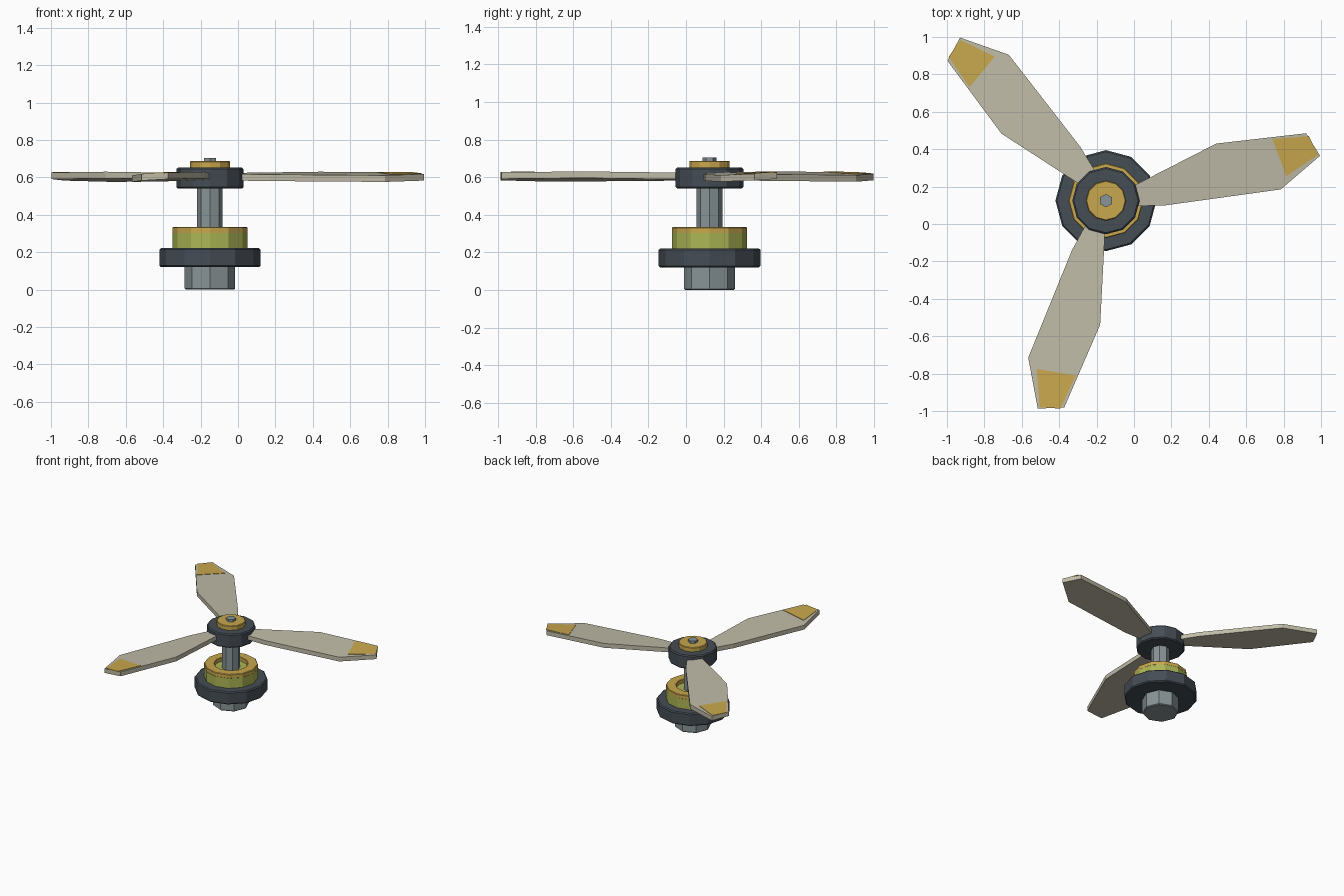
import bpy, bmesh
from math import pi, cos, sin, radians
from mathutils import Matrix, Vector

cube = bpy.data.objects.get("Cube")
if cube:
    bpy.data.objects.remove(cube, do_unlink=True)

AXIS = Vector((-0.15, 0.125, 0))


def material(name, rgb):
    m = bpy.data.materials.new(name)
    m.use_nodes = True
    color = (*rgb, 1)
    m.diffuse_color = color
    bsdf = next(n for n in m.node_tree.nodes if n.type == 'BSDF_PRINCIPLED')
    bsdf.inputs["Base Color"].default_value = color
    bsdf.inputs["Roughness"].default_value = 0.7
    return m


dark = material("dark metal", (0.06, 0.074, 0.09))
steel = material("grey steel", (0.25, 0.295, 0.305))
gold = material("brass gold", (0.58, 0.39, 0.075))
lime = material("lime green", (0.41, 0.465, 0.09))
cream = material("pale blade", (0.53, 0.50, 0.39))


def finish(name, bm, mat, bevel=0):
    bmesh.ops.recalc_face_normals(bm, faces=bm.faces)
    mesh = bpy.data.meshes.new(name)
    bm.to_mesh(mesh)
    bm.free()
    mesh.materials.append(mat)
    ob = bpy.data.objects.new(name, mesh)
    ob.location = AXIS
    bpy.context.collection.objects.link(ob)
    if bevel:
        mod = ob.modifiers.new("edge bevel", 'BEVEL')
        mod.width = bevel
        mod.segments = 1
        mod.limit_method = 'ANGLE'
        mod.angle_limit = radians(60)
    return ob


def lathe(name, profile, sides, mat, closed=False, bevel=0):
    """Faceted turned part from (radius, z) points, with a corner facing +y."""
    bm = bmesh.new()
    rings = [[bm.verts.new((r * cos(pi / 2 + 2 * pi * i / sides),
                            r * sin(pi / 2 + 2 * pi * i / sides), z))
              for i in range(sides)] for r, z in profile]
    pairs = list(zip(rings, rings[1:]))
    if closed:
        pairs.append((rings[-1], rings[0]))
    else:
        bm.faces.new(rings[0])
        bm.faces.new(rings[-1])
    for a, b in pairs:
        for i in range(sides):
            j = (i + 1) % sides
            bm.faces.new((a[i], a[j], b[j], b[i]))
    return finish(name, bm, mat, bevel)


def drum(name, r, z0, z1, sides, mat, bevel=0):
    return lathe(name, [(r, z0), (r, z1)], sides, mat, bevel=bevel)


# Base, bearing and shaft
drum("bottom_nut", 0.135, 0, 0.13, 8, steel, 0.006)
drum("base_flange", 0.27, 0.12, 0.222, 12, dark, 0.008)
drum("green_collar", 0.2, 0.215, 0.303, 12, lime)
lathe("brass_ring", [(0.2, 0.3), (0.2, 0.335), (0.125, 0.335), (0.125, 0.3)],
      12, gold, closed=True, bevel=0.004)
drum("shaft", 0.068, 0.29, 0.56, 8, steel)

# Rotor hub and cap
drum("rotor_hub", 0.18, 0.54, 0.652, 12, dark, 0.008)
drum("brass_cap", 0.107, 0.645, 0.687, 12, gold, 0.004)
drum("top_nut", 0.036, 0.68, 0.705, 6, steel)

# Pitched blades with painted tips
BLADE = [(0.12, 0.065), (0.59, 0.305), (1.07, 0.36), (1.145, 0.24),
         (0.935, 0.06), (0.32, -0.025), (0.12, -0.03)]
TIP = [(0.89, 0.329), (1.085, 0.345), (1.134, 0.245), (0.964, 0.13)]
SWEEP = radians(15)


def blade_height(x, y):
    return 0.622 + 0.06 * (y * cos(SWEEP) - x * sin(SWEEP))


def slab(name, outline, top, thickness, turn, mat):
    bm = bmesh.new()
    upper = [bm.verts.new((x, y, blade_height(x, y) + top)) for x, y in outline]
    lower = [bm.verts.new(v.co - Vector((0, 0, thickness))) for v in upper]
    bm.faces.new(upper)
    bm.faces.new(lower)
    for i in range(len(upper)):
        j = (i + 1) % len(upper)
        bm.faces.new((upper[i], upper[j], lower[j], lower[i]))
    bm.transform(Matrix.Rotation(turn, 4, 'Z'))
    return finish(name, bm, mat)


for k, side in enumerate(("left", "back", "front")):
    turn = 2 * pi * k / 3
    slab(side + "_blade", BLADE, 0, 0.035, turn, cream)
    slab(side + "_blade_tip", TIP, 0.003, 0.006, turn, gold)
